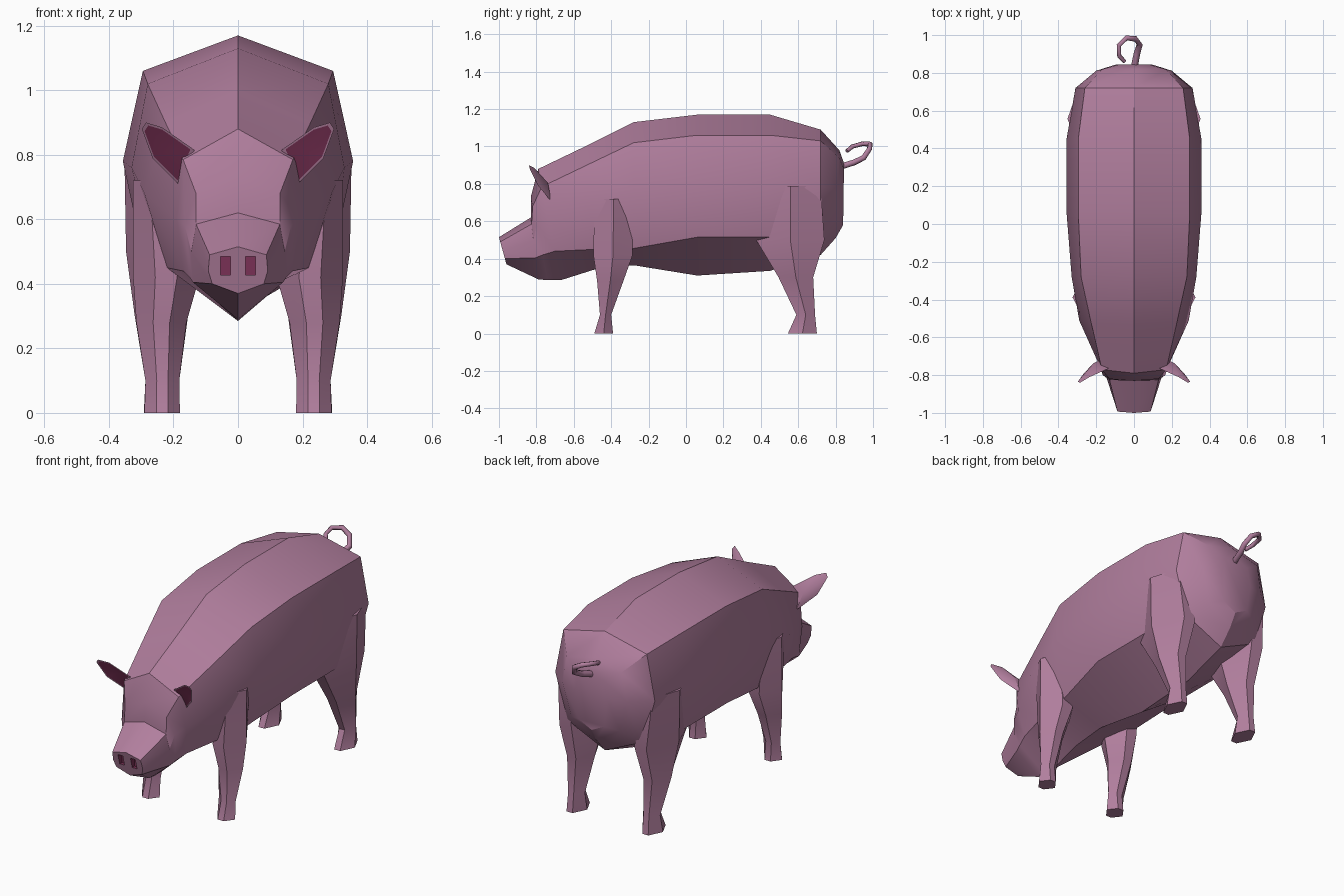
import bpy, bmesh, math
from mathutils import Vector

if "Cube" in bpy.data.objects:
    bpy.data.objects.remove(bpy.data.objects["Cube"])

def material(name, rgb):
    m = bpy.data.materials.new(name)
    m.diffuse_color = (*rgb, 1)
    m.use_nodes = True
    m.node_tree.nodes["Principled BSDF"].inputs["Base Color"].default_value = m.diffuse_color
    return m

SKIN = material("skin", (0.44, 0.21, 0.34))
DARK = material("inner_flesh", (0.19, 0.03, 0.09))

def finish(name, bm, mats, angle=30):
    bmesh.ops.recalc_face_normals(bm, faces=bm.faces)
    me = bpy.data.meshes.new(name)
    bm.to_mesh(me)
    bm.free()
    for m in mats:
        me.materials.append(m)
    me.shade_smooth()
    me.set_sharp_from_angle(angle=math.radians(angle))
    ob = bpy.data.objects.new(name, me)
    bpy.context.collection.objects.link(ob)
    return ob

def loft(bm, rings):
    vs = [[bm.verts.new(p) for p in r] for r in rings]
    n = len(vs[0])
    for a, b in zip(vs, vs[1:]):
        for i in range(n):
            j = (i + 1) % n
            bm.faces.new((a[i], a[j], b[j], b[i]))
    bm.faces.new(vs[0])
    bm.faces.new(vs[-1])

# Body and head: y top, y bottom, z top, upper x z, middle x z, lower x z, z bottom
SECTIONS = [
    (-1.0, -.96, .515, .088, .49, .092, .44, .08, .40, .37),
    (-.83, -.79, .62, .13, .585, .145, .50, .14, .405, .29),
    (-.83, -.74, .73, .13, .68, .165, .58, .15, .42, .285),
    (-.79, -.67, .88, .17, .785, .19, .60, .17, .44, .285),
    (-.54, -.48, 1.0, .225, .90, .29, .68, .22, .45, .345),
    (-.28, -.28, 1.13, .28, 1.02, .33, .76, .25, .455, .365),
    (.06, .06, 1.17, .295, 1.06, .357, .78, .30, .515, .31),
    (.45, .45, 1.17, .295, 1.06, .357, .78, .30, .515, .335),
    (.72, .72, 1.09, .26, 1.03, .31, .78, .24, .53, .42),
    (.82, .80, .98, .17, .94, .20, .78, .15, .60, .51),
    (.845, .84, .91, .08, .88, .10, .78, .08, .62, .58),
]
rings = []
for yt, yb, zt, xu, zu, xm, zm, xl, zl, zb in SECTIONS:
    half = [(0, zt), (xu, zu), (xm, zm), (xl, zl), (0, zb)]
    outline = half + [(-x, z) for x, z in half[3:0:-1]]
    rings.append([(x, yb + (yt - yb) * (z - zb) / (zt - zb), z) for x, z in outline])
bm = bmesh.new()
loft(bm, rings)
body = finish("body", bm, [SKIN, DARK])

# Nostrils cut into the snout
for s in (-1, 1):
    bm = bmesh.new()
    bmesh.ops.create_cube(bm, size=1)
    for v in bm.verts:
        v.co = Vector((s * .039 + v.co.x * .03, -1.0 + v.co.y * .09, .456 + v.co.z * .058))
    cutter = finish("nostril_cutter", bm, [DARK])
    cutter.hide_render = True
    mod = body.modifiers.new("nostril", 'BOOLEAN')
    mod.operation, mod.solver, mod.object = 'DIFFERENCE', 'EXACT', cutter
    mod.material_mode = 'TRANSFER'
    bpy.context.view_layer.objects.active = body
    bpy.ops.object.modifier_apply(modifier=mod.name)
    bpy.data.objects.remove(cutter)

# Legs: z, inner x, outer x, front y, back y
LEGS = {
    "front_leg": [(0, .18, .29, -.49, -.39), (.1, .182, .287, -.46, -.40),
                  (.28, .16, .315, -.475, -.335), (.42, .12, .325, -.495, -.285),
                  (.72, .17, .325, -.49, -.285)],
    "hind_leg": [(0, .18, .292, .545, .70), (.1, .182, .287, .59, .69),
                 (.3, .155, .32, .495, .68), (.5, .12, .347, .375, .74),
                 (.79, .18, .352, .395, .72)],
}
HEX = [(-1, 0), (-.33, -1), (.33, -1), (1, 0), (.33, 1), (-.33, 1)]
for name, table in LEGS.items():
    for side, s in (("left", 1), ("right", -1)):
        bm = bmesh.new()
        loft(bm, [[(s * ((xi + xo) / 2 + u * (xo - xi) / 2),
                    (yf + yb) / 2 + v * (yb - yf) / 2, z) for u, v in HEX]
                  for z, xi, xo, yf, yb in table])
        finish(f"{name}_{side}", bm, [SKIN])

# Ears: leaf outline with a thin rim and a dark hollow
EAR = [(.135, -.765, .815), (.235, -.81, .885), (.285, -.84, .9),
       (.298, -.835, .88), (.265, -.79, .79), (.18, -.72, .705)]
for side, s in (("left", 1), ("right", -1)):
    bm = bmesh.new()
    mid = sum((Vector(p) for p in EAR), Vector()) / len(EAR)
    flip = Vector((s, 1, 1))
    outer = [bm.verts.new(Vector(p) * flip) for p in EAR]
    inner = [bm.verts.new(Vector(p).lerp(mid, .13) * flip) for p in EAR]
    hollow = bm.verts.new(Vector((.22, -.762, .81)) * flip)
    back = bm.verts.new(Vector((.215, -.738, .805)) * flip)
    for i in range(6):
        j = (i + 1) % 6
        bm.faces.new((outer[i], outer[j], inner[j], inner[i]))
        bm.faces.new((inner[i], inner[j], hollow)).material_index = 1
        bm.faces.new((outer[j], outer[i], back))
    finish(f"ear_{side}", bm, [SKIN, DARK])

# Curled tail
PATH = [(0, .82, .89), (.015, .9, .915), (.03, .95, .94), (.008, .98, .985),
        (-.04, .985, 1.012), (-.08, .945, 1.015), (-.078, .89, 1.0), (-.05, .86, .975)]
curve = bpy.data.curves.new("tail", 'CURVE')
curve.dimensions = '3D'
curve.bevel_depth, curve.bevel_resolution, curve.use_fill_caps = .016, 1, True
sp = curve.splines.new('POLY')
sp.points.add(len(PATH) - 1)
for i, (pt, p) in enumerate(zip(sp.points, PATH)):
    pt.co = (*p, 1)
    pt.radius = 1.15 - .07 * i
curve.materials.append(SKIN)
tail = bpy.data.objects.new("tail", curve)
bpy.context.collection.objects.link(tail)
